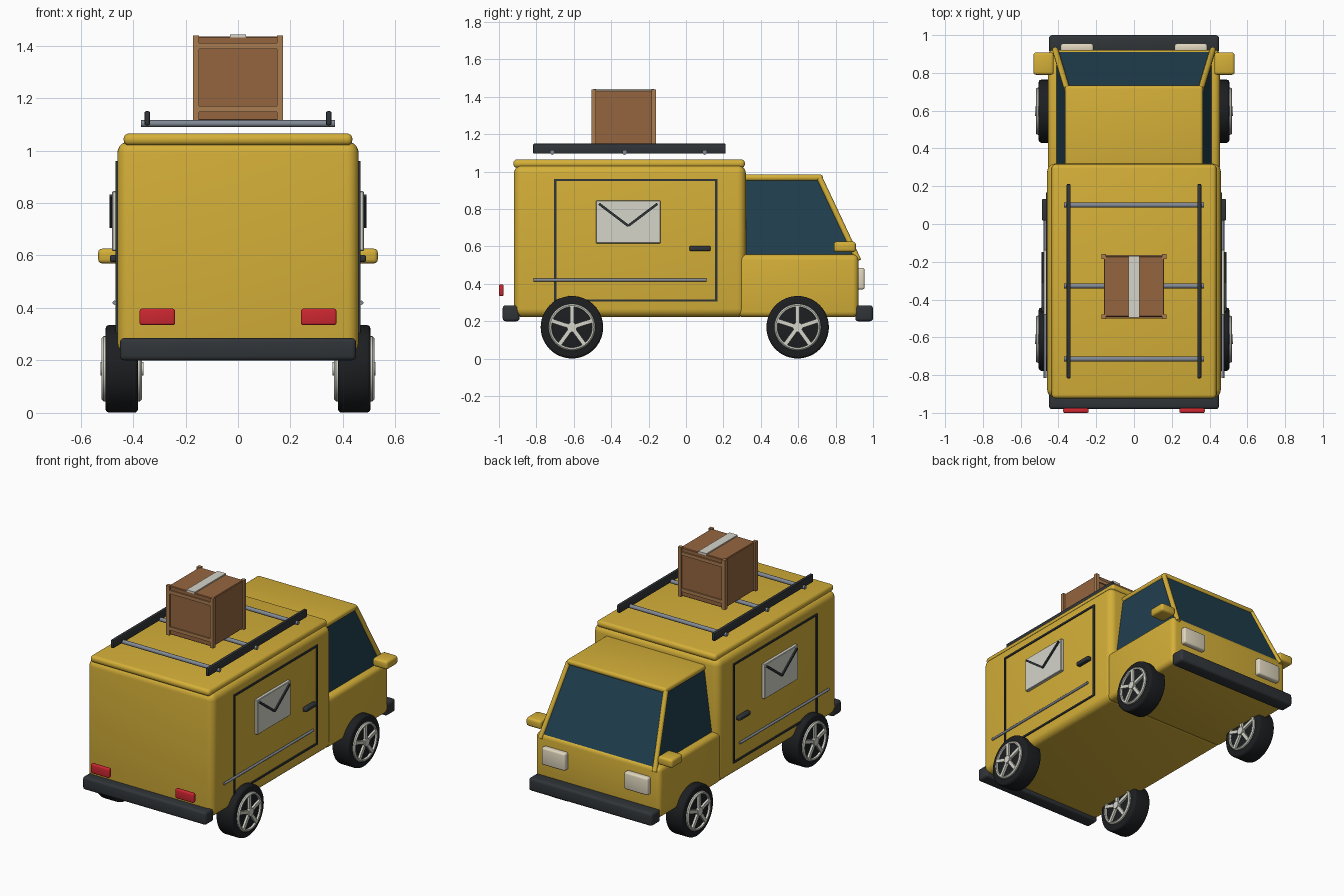
import bpy, bmesh, math
from mathutils import Vector, Matrix

if "Cube" in bpy.data.objects:
    bpy.data.objects.remove(bpy.data.objects["Cube"])


def material(name, rgb):
    m = bpy.data.materials.new(name)
    m.diffuse_color = (*rgb, 1)
    m.use_nodes = True
    m.node_tree.nodes["Principled BSDF"].inputs["Base Color"].default_value = m.diffuse_color
    return m


YELLOW = material("yellow_paint", (0.66, 0.43, 0.04))
GLASS = material("dark_glass", (0.015, 0.05, 0.08))
DARK = material("dark_trim", (0.03, 0.035, 0.04))
RUBBER = material("rubber", (0.012, 0.013, 0.015))
CREAM = material("cream", (0.66, 0.66, 0.59))
LAMP = material("lamp", (0.75, 0.68, 0.52))
RED = material("red", (0.6, 0.02, 0.03))
STEEL = material("steel", (0.22, 0.25, 0.3))
BROWN = material("brown_card", (0.3, 0.13, 0.05))
TAN = material("tan_wood", (0.4, 0.2, 0.08))


def finish(name, bm, mat, bevel=0, seg=3, mirror=False):
    """Round all sharp edges, optionally mirror across x, and make an object."""
    if bevel:
        edges = [e for e in bm.edges if e.calc_face_angle(0) > 0.6]
        bmesh.ops.bevel(bm, geom=edges, offset=bevel, segments=seg,
                        profile=0.5, affect='EDGES', clamp_overlap=True)
    if mirror:
        copy = bmesh.ops.duplicate(bm, geom=bm.verts[:] + bm.edges[:] + bm.faces[:])["geom"]
        for v in (g for g in copy if isinstance(g, bmesh.types.BMVert)):
            v.co.x *= -1
    bmesh.ops.recalc_face_normals(bm, faces=bm.faces)
    me = bpy.data.meshes.new(name)
    bm.to_mesh(me)
    bm.free()
    me.shade_smooth()
    me.set_sharp_from_angle(angle=math.radians(35))
    me.materials.append(mat)
    ob = bpy.data.objects.new(name, me)
    bpy.context.collection.objects.link(ob)
    return ob


def add_box(bm, x, y, z):
    v = bmesh.ops.create_cube(bm, size=1)["verts"]
    for p in v:
        p.co = Vector((x[p.co.x > 0], y[p.co.y > 0], z[p.co.z > 0]))
    return v


def box(name, x, y, z, mat, bevel=0, seg=3, mirror=False):
    bm = bmesh.new()
    add_box(bm, x, y, z)
    return finish(name, bm, mat, bevel, seg, mirror)


def add_rod(bm, a, b, r, sides=12):
    a, b = Vector(a), Vector(b)
    m = Matrix.Translation((a + b) / 2) @ (b - a).to_track_quat('Z', 'Y').to_matrix().to_4x4()
    bmesh.ops.create_cone(bm, cap_ends=True, segments=sides, radius1=r, radius2=r,
                          depth=(b - a).length, matrix=m)


def rod(name, a, b, r, mat, mirror=False, sides=12):
    bm = bmesh.new()
    add_rod(bm, a, b, r, sides)
    return finish(name, bm, mat, mirror=mirror)


# Cargo body and roof cap
box("cargo_body", (-.46, .46), (-.92, .32), (.222, 1.035), YELLOW, .045, 5)
box("roof_cap", (-.436, .436), (-.923, .315), (1.02, 1.065), YELLOW, .02, 4)

# Cab: lower body, glasshouse, roof and pillars
box("cab_lower", (-.455, .455), (.275, .922), (.222, .557), YELLOW, .03, 4)
bm = bmesh.new()
for p in add_box(bm, (-1, 1), (.29, .92), (.53, .965)):
    top = p.co.z > .8
    p.co.x *= .357 if top else .415
    if p.co.y > .5 and top:
        p.co.y = .72
finish("cab_glass", bm, GLASS)
box("cab_roof", (-.365, .365), (.29, .732), (.95, .985), YELLOW, .016, 4)
rod("windscreen_pillar", (.355, .715, .965), (.417, .922, .525), .016, YELLOW, True)

# Bumpers, lamps and mirrors
box("front_bumper", (-.45, .45), (.905, 1.0), (.2, .285), DARK, .016)
box("rear_bumper", (-.45, .45), (-.98, -.89), (.2, .285), DARK, .016)
box("tail_light", (.24, .375), (-1.0, -.975), (.335, .397), RED, .008, 3, True)
box("headlight", (.215, .388), (.91, .955), (.37, .485), LAMP, .012, 3, True)
box("wing_mirror", (.425, .533), (.79, .908), (.57, .626), YELLOW, .015, 3, True)

# Side door outline, handle and rub rail
bm = bmesh.new()
for z in (.311, .955):
    add_box(bm, (.45, .467), (-.705, .168), (z - .006, z + .006))
for y in (-.699, .162):
    add_box(bm, (.45, .467), (y - .006, y + .006), (.311, .955))
finish("door_outline", bm, DARK, mirror=True)
box("door_handle", (.45, .488), (.018, .132), (.575, .602), DARK, .008, 3, True)
rod("rub_rail", (.47, -.815, .42), (.47, .11, .42), .008, STEEL, True)

# Envelope emblem with its flap lines
box("envelope", (.45, .48), (-.482, -.136), (.617, .845), CREAM, .003, 1, True)
bm = bmesh.new()
for y in (-.465, -.153):
    c = Vector((.479, y, .828))
    d = Vector((.479, -.309, .71)) - c
    m = (Matrix.Translation(c + d / 2) @ Matrix.Rotation(math.atan2(d.z, d.y), 4, 'X')
         @ Matrix.Diagonal((.02, d.length, .013, 1)))
    bmesh.ops.create_cube(bm, size=1, matrix=m)
finish("envelope_flap", bm, DARK, mirror=True)

# Wheels: solid tyre, rim ring, five spokes and hub on both faces
for label, y in (("rear", -.61), ("front", .597)):
    zc, r = .168, .167
    bm = bmesh.new()
    m = Matrix.Translation((.443, y, zc)) @ Matrix.Rotation(math.pi / 2, 4, 'Y')
    bmesh.ops.create_cone(bm, cap_ends=True, segments=48, radius1=r, radius2=r,
                          depth=.124, matrix=m)
    caps = [e for e in bm.edges if any(len(f.verts) > 4 for f in e.link_faces)]
    bmesh.ops.bevel(bm, geom=caps, offset=.014, segments=3, profile=.5, affect='EDGES')
    finish(label + "_tyre", bm, RUBBER, mirror=True)

    bm = bmesh.new()
    for side in (-1, 1):
        xf = .443 + side * .062
        # rim ring swept from a small profile (offset outward, radius)
        prof = [(-.01, .126), (.008, .124), (.015, .117), (.013, .109), (-.01, .107)]
        n = 40
        rings = [[bm.verts.new((xf + side * o, y + q * math.cos(t), zc + q * math.sin(t)))
                  for o, q in prof] for t in (2 * math.pi * i / n for i in range(n))]
        for i in range(n):
            a, b = rings[i], rings[(i + 1) % n]
            for j in range(5):
                k = (j + 1) % 5
                bm.faces.new((a[j], b[j], b[k], a[k]))
        for i in range(5):
            rot = (Matrix.Translation((xf + side * .004, y, zc))
                   @ Matrix.Rotation(math.pi / 2 + i * 2 * math.pi / 5, 4, 'X'))
            bmesh.ops.create_cube(bm, size=1, matrix=rot @ Matrix.Translation((0, .06, 0))
                                  @ Matrix.Diagonal((.02, .11, .022, 1)))
        add_rod(bm, (xf - side * .01, y, zc), (xf + side * .02, y, zc), .026, 20)
    finish(label + "_rim", bm, CREAM, mirror=True)

# Roof rack
box("rack_rail", (.335, .357), (-.818, .212), (1.096, 1.15), DARK, .007, 2, True)
bm = bmesh.new()
for y in (-.715, -.328, .1):
    add_rod(bm, (-.37, y, 1.103), (.37, y, 1.103), .013)
finish("rack_crossbars", bm, STEEL)

# Crate with corner posts, battens and tape
box("crate", (-.16, .16), (-.492, -.172), (1.115, 1.435), BROWN, .004, 1)
bm = bmesh.new()
for x in (-.16, .16):
    for y in (-.492, -.172):
        add_box(bm, (x - .012, x + .012), (y - .012, y + .012), (1.113, 1.439))
finish("crate_posts", bm, TAN)
bm = bmesh.new()
for y in (-.492, -.172):
    for z in (1.158, 1.398):
        add_box(bm, (-.16, .16), (y - .008, y + .008), (z - .011, z + .011))
finish("crate_battens", bm, TAN)
box("crate_tape", (-.03, .03), (-.494, -.17), (1.43, 1.443), CREAM)
